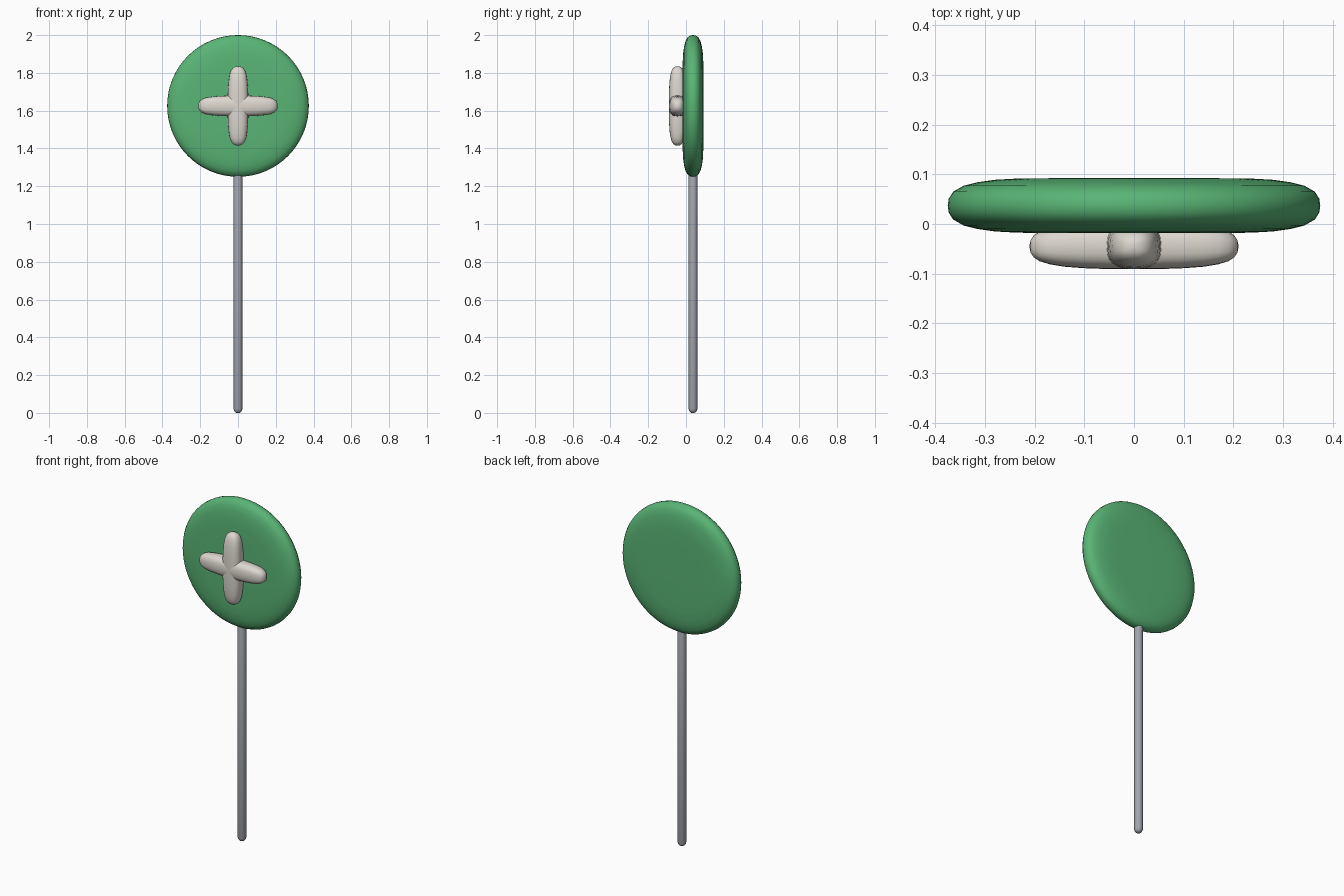
import bpy, bmesh
from math import pi, sin, cos, radians, copysign
from mathutils import Matrix, Vector

if "Cube" in bpy.data.objects:
    bpy.data.objects.remove(bpy.data.objects["Cube"])

DISC_Y, DISC_Z = 0.037, 1.625


def material(name, rgb):
    mat = bpy.data.materials.new(name)
    mat.diffuse_color = (*rgb, 1)
    mat.use_nodes = True
    mat.node_tree.nodes["Principled BSDF"].inputs["Base Color"].default_value = mat.diffuse_color
    return mat


def loft(name, stations, mat, matrix, segments, power=2.0):
    """Rings along local z: (z, half width x, half width y), superellipse section."""
    bm = bmesh.new()
    rings = []
    for z, a, b in stations:
        ring = []
        for i in range(segments):
            t = 2 * pi * i / segments
            c, s = cos(t), sin(t)
            x = a * copysign(abs(c) ** (2 / power), c)
            y = b * copysign(abs(s) ** (2 / power), s)
            ring.append(bm.verts.new(matrix @ Vector((x, y, z))))
        rings.append(ring)
    for lo, hi in zip(rings, rings[1:]):
        for i in range(segments):
            j = (i + 1) % segments
            bm.faces.new((lo[i], lo[j], hi[j], hi[i]))
    bm.faces.new(rings[0][::-1])
    bm.faces.new(rings[-1])
    bmesh.ops.recalc_face_normals(bm, faces=bm.faces)
    mesh = bpy.data.meshes.new(name)
    bm.to_mesh(mesh)
    bm.free()
    mesh.materials.append(mat)
    obj = bpy.data.objects.new(name, mesh)
    bpy.context.collection.objects.link(obj)
    bpy.ops.object.select_all(action='DESELECT')
    obj.select_set(True)
    bpy.context.view_layer.objects.active = obj
    bpy.ops.object.shade_smooth_by_angle(angle=radians(50))
    return obj


def mirrored(half):
    """Mirror (distance, ...) stations, listed from the middle out, about zero."""
    return [(-s[0], *s[1:]) for s in reversed(half) if s[0] > 0] + half


green = material("green", (0.10, 0.46, 0.18))
cream = material("cream", (0.72, 0.68, 0.62))
grey = material("stick_grey", (0.36, 0.38, 0.42))

# Round disc: soft-rimmed profile spun about the y axis
rim = [(0, 0.375), (0.014, 0.373), (0.028, 0.364), (0.040, 0.343),
       (0.047, 0.315), (0.052, 0.28), (0.0545, 0.235), (0.0553, 0.15), (0.0555, 0.02)]
to_disc = Matrix.Translation((0, DISC_Y, DISC_Z)) @ Matrix.Rotation(radians(90), 4, 'X')
loft("disc", mirrored([(d, r, r) for d, r in rim]), green, to_disc, 64)

# Raised cross: two crossing soft bars on the front of the disc
bar = [(0, 0.055, 0.046), (0.05, 0.055, 0.0458), (0.10, 0.0525, 0.044),
       (0.14, 0.049, 0.041), (0.17, 0.044, 0.036), (0.19, 0.036, 0.030),
       (0.202, 0.026, 0.022), (0.208, 0.015, 0.013), (0.21, 0.004, 0.004)]
centre = Matrix.Translation((0, -0.045, DISC_Z))
loft("cross_upright", mirrored(bar), cream, centre, 24, 2.6)
loft("cross_bar", mirrored(bar), cream, centre @ Matrix.Rotation(radians(90), 4, 'Y'), 24, 2.6)

# Thin stick with rounded ends
R, TOP = 0.023, 1.28
end = [(0, 0.008), (0.004, 0.015), (0.010, 0.020), (0.02, R)]
stick = [(z, r, r) for z, r in end] + [(TOP - z, r, r) for z, r in reversed(end)]
loft("stick", stick, grey, Matrix.Translation((0, DISC_Y, 0)), 20)
